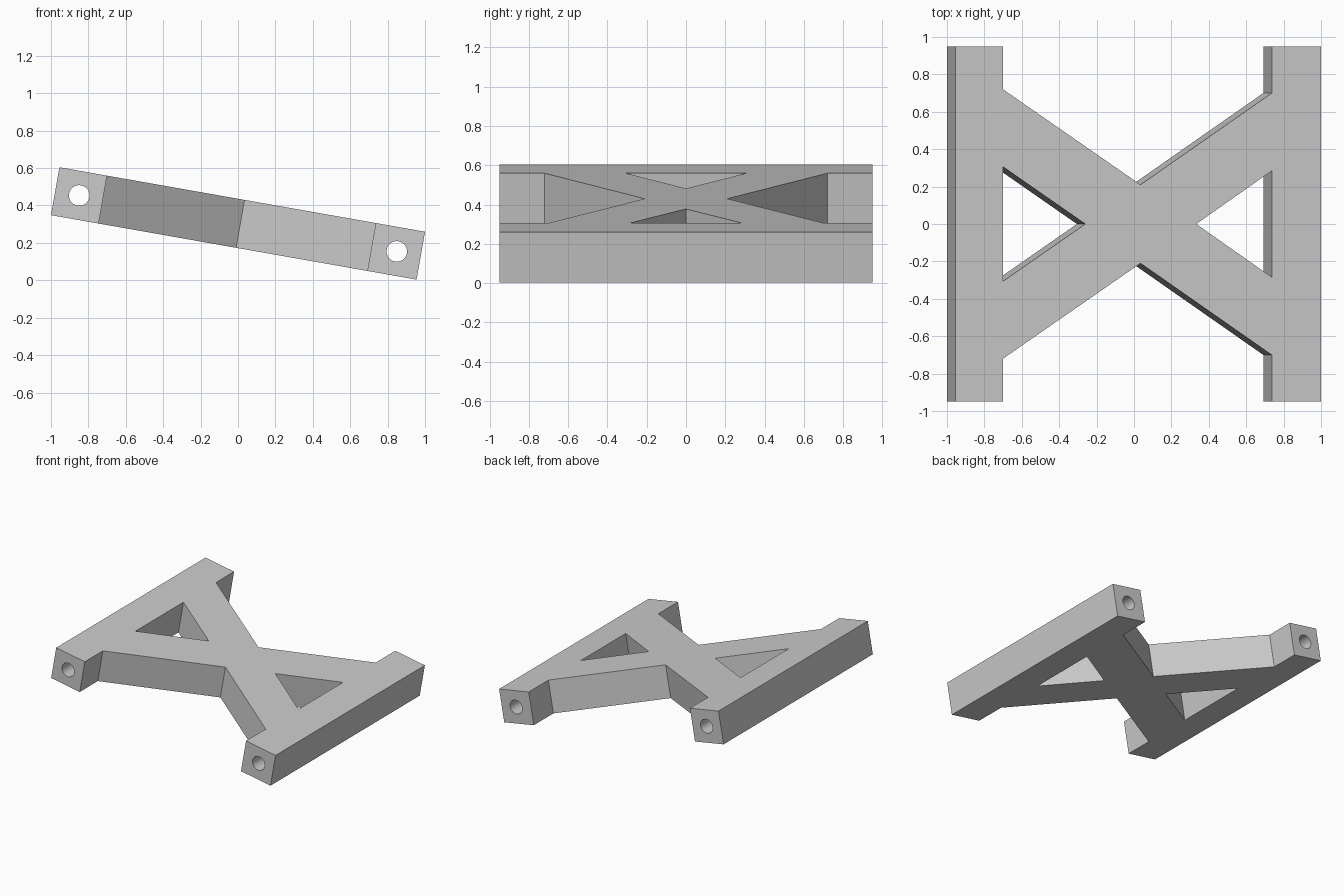
import bpy, bmesh, math
from mathutils import Vector, Matrix

cube = bpy.data.objects.get("Cube")
if cube:
    bpy.data.objects.remove(cube, do_unlink=True)

THICK, HALF_Y, HALF_X = 0.26, 0.95, 0.9925
TILT = Matrix.Translation((0, 0, 0.304)) @ Matrix.Rotation(math.radians(10), 4, 'Y')

grey = bpy.data.materials.new("plain grey")
grey.use_nodes = True
colour = (0.6, 0.6, 0.6, 1)
grey.diffuse_color = colour
grey.node_tree.nodes["Principled BSDF"].inputs["Base Color"].default_value = colour


def finish(name, bm):
    bmesh.ops.recalc_face_normals(bm, faces=bm.faces)
    mesh = bpy.data.meshes.new(name)
    bm.to_mesh(mesh)
    bm.free()
    mesh.materials.append(grey)
    obj = bpy.data.objects.new(name, mesh)
    bpy.context.collection.objects.link(obj)
    return obj


def prism(name, outline, height):
    """Extrude a flat outline, centred on z = 0."""
    bm = bmesh.new()
    face = bm.faces.new([bm.verts.new((x, y, -height / 2)) for x, y in outline])
    new = bmesh.ops.extrude_face_region(bm, geom=[face])["geom"]
    bmesh.ops.translate(bm, vec=Vector((0, 0, height)),
                        verts=[v for v in new if isinstance(v, bmesh.types.BMVert)])
    return finish(name, bm)


def bore(name, x):
    """Cylinder running the full depth of an end bar."""
    bm = bmesh.new()
    bmesh.ops.create_cone(bm, cap_ends=True, segments=32, radius1=0.055,
                          radius2=0.055, depth=3,
                          matrix=Matrix.Translation((x, 0, 0)) @ Matrix.Rotation(math.pi / 2, 4, 'X'))
    return finish(name, bm)


# Frame: two end bars joined by a cross
back_edge = [(-HALF_X, HALF_Y), (-0.734, HALF_Y), (-0.734, 0.72), (0.0126, 0.21),
             (0.725, 0.70), (0.725, HALF_Y), (HALF_X, HALF_Y)]
frame = prism("cross_frame", back_edge + [(x, -y) for x, y in reversed(back_edge)], THICK)

# Triangular openings and pin holes
cutters = [
    prism("left_opening", [(0.725, 0.284), (0.725, -0.284), (0.315, 0)], 1),
    prism("right_opening", [(-0.734, 0.306), (-0.734, -0.306), (-0.287, 0)], 1),
    bore("left_pin_hole", 0.862),
    bore("right_pin_hole", -0.862),
]
bpy.context.view_layer.objects.active = frame
for cutter in cutters:
    mod = frame.modifiers.new(cutter.name, 'BOOLEAN')
    mod.operation, mod.solver, mod.object = 'DIFFERENCE', 'EXACT', cutter
    bpy.ops.object.modifier_apply(modifier=mod.name)
    bpy.data.objects.remove(cutter, do_unlink=True)

# Tilt the frame and smooth only the round holes
frame.data.transform(TILT)
bpy.ops.object.select_all(action='DESELECT')
frame.select_set(True)
bpy.ops.object.shade_smooth_by_angle(angle=math.radians(25))
